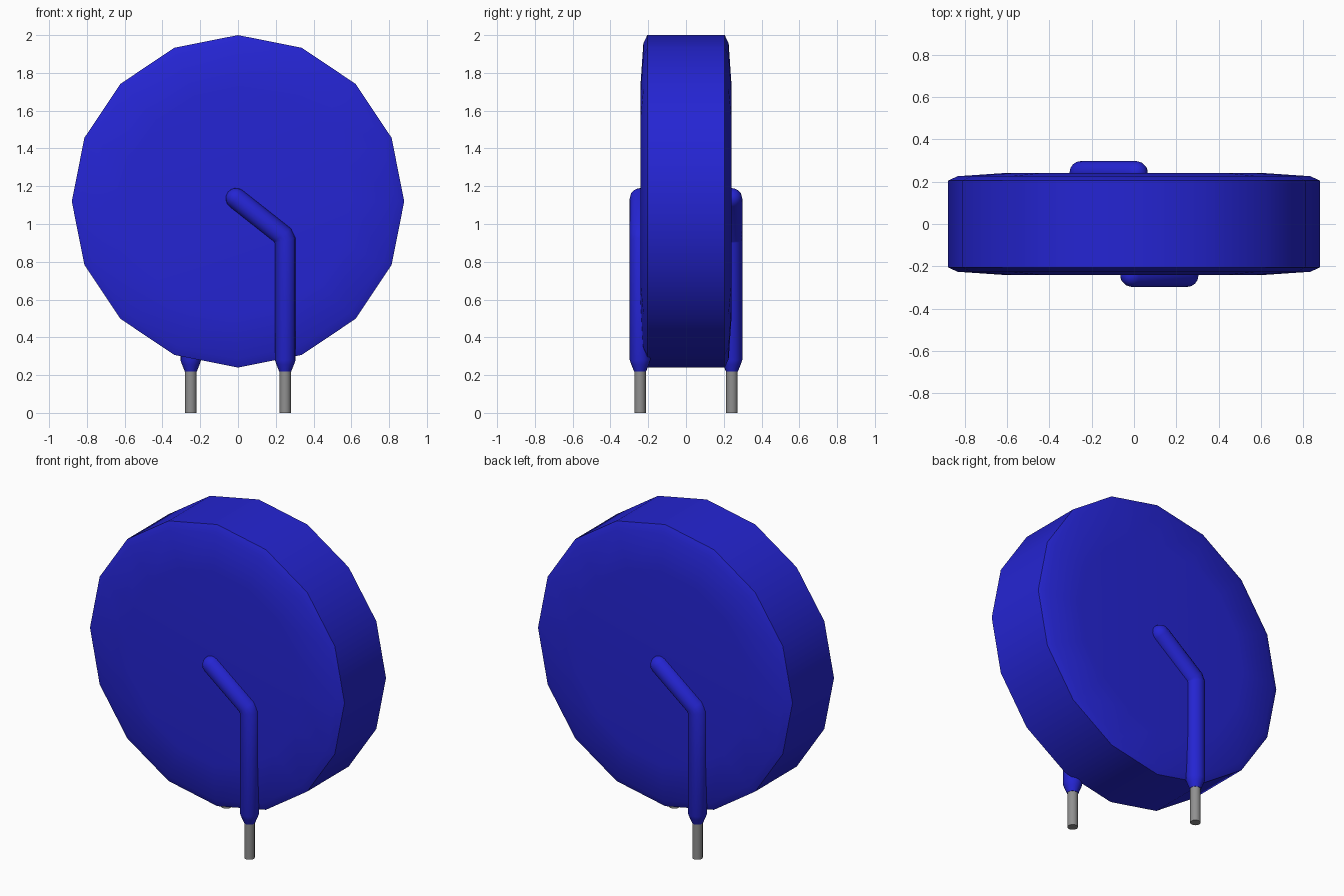
import bpy, bmesh, math
from mathutils import Vector

cube = bpy.data.objects.get("Cube")
if cube:
    bpy.data.objects.remove(cube, do_unlink=True)


def material(name, rgb):
    mat = bpy.data.materials.new(name)
    mat.use_nodes = True
    mat.diffuse_color = (*rgb, 1)
    mat.node_tree.nodes["Principled BSDF"].inputs["Base Color"].default_value = (*rgb, 1)
    return mat


blue = material("blue coating", (0.018, 0.018, 0.65))
grey = material("grey metal", (0.28, 0.28, 0.28))


def loft(name, rings, mat, angle=40):
    """Skin a series of equal-sized point rings and cap both ends."""
    bm = bmesh.new()
    loops = [[bm.verts.new(p) for p in ring] for ring in rings]
    n = len(loops[0])
    for a, b in zip(loops, loops[1:]):
        for i in range(n):
            j = (i + 1) % n
            bm.faces.new((a[i], a[j], b[j], b[i]))
    bm.faces.new(loops[0])
    bm.faces.new(loops[-1])
    bmesh.ops.recalc_face_normals(bm, faces=bm.faces)
    mesh = bpy.data.meshes.new(name)
    bm.to_mesh(mesh)
    bm.free()
    mesh.materials.append(mat)
    obj = bpy.data.objects.new(name, mesh)
    bpy.context.collection.objects.link(obj)
    bpy.ops.object.select_all(action='DESELECT')
    obj.select_set(True)
    bpy.context.view_layer.objects.active = obj
    bpy.ops.object.shade_smooth_by_angle(angle=math.radians(angle))
    return obj


def tube(name, stations, y, mat, turn, sides=16):
    """Sweep a circle along (x, z, radius) stations; turn=-1 gives the half-turned copy."""
    pts = [Vector((s[0], s[1])) for s in stations]
    rings = []
    for k, (x, z, r) in enumerate(stations):
        d0 = (pts[k] - pts[max(k - 1, 0)]).normalized()
        d1 = (pts[min(k + 1, len(pts) - 1)] - pts[k]).normalized()
        t = (d0 + d1).normalized()
        mitre = r / max(t.dot(d1 if d1.length else d0), 0.5)
        ring = []
        for i in range(sides):
            a = 2 * math.pi * i / sides
            u = mitre * math.cos(a)
            ring.append((turn * (x - t.y * u), turn * (y + r * math.sin(a)), z + t.x * u))
        rings.append(ring)
    return loft(name, rings, mat)


# Coated disc: sixteen-sided, with softened rims and slightly domed faces
half = [(0.60, -0.242), (0.835, -0.226), (0.88, -0.205)]
profile = half + [(r, -y) for r, y in reversed(half)]
loft("disc_body", [[(r * math.sin(i * math.pi / 8), y, 1.12 + r * math.cos(i * math.pi / 8))
                    for i in range(16)] for r, y in profile], blue)

# Coated lead: rounded tip, diagonal run, bend, vertical run, tapered end
R = 0.055
start, bend = Vector((-0.01, 1.135)), Vector((0.25, 0.93))
run = (bend - start).normalized()
lead = []
for deg in (4, 25, 45, 68, 90):
    a = math.radians(deg)
    p = start - run * R * math.cos(a)
    lead.append((p.x, p.y, R * math.sin(a)))
before = bend - run * 0.018
lead += [(before.x, before.y, R), (0.25, 0.912, R),
         (0.25, 0.28, R), (0.25, 0.255, 0.046), (0.25, 0.22, 0.032)]
pin = [(0.25, 0.25, 0.03), (0.25, 0.0, 0.03)]

# Front and back leads are half-turn copies of each other
for side, turn in (("front", 1), ("back", -1)):
    tube(side + "_coated_lead", lead, -0.243, blue, turn)
    tube(side + "_pin", pin, -0.243, grey, turn)
